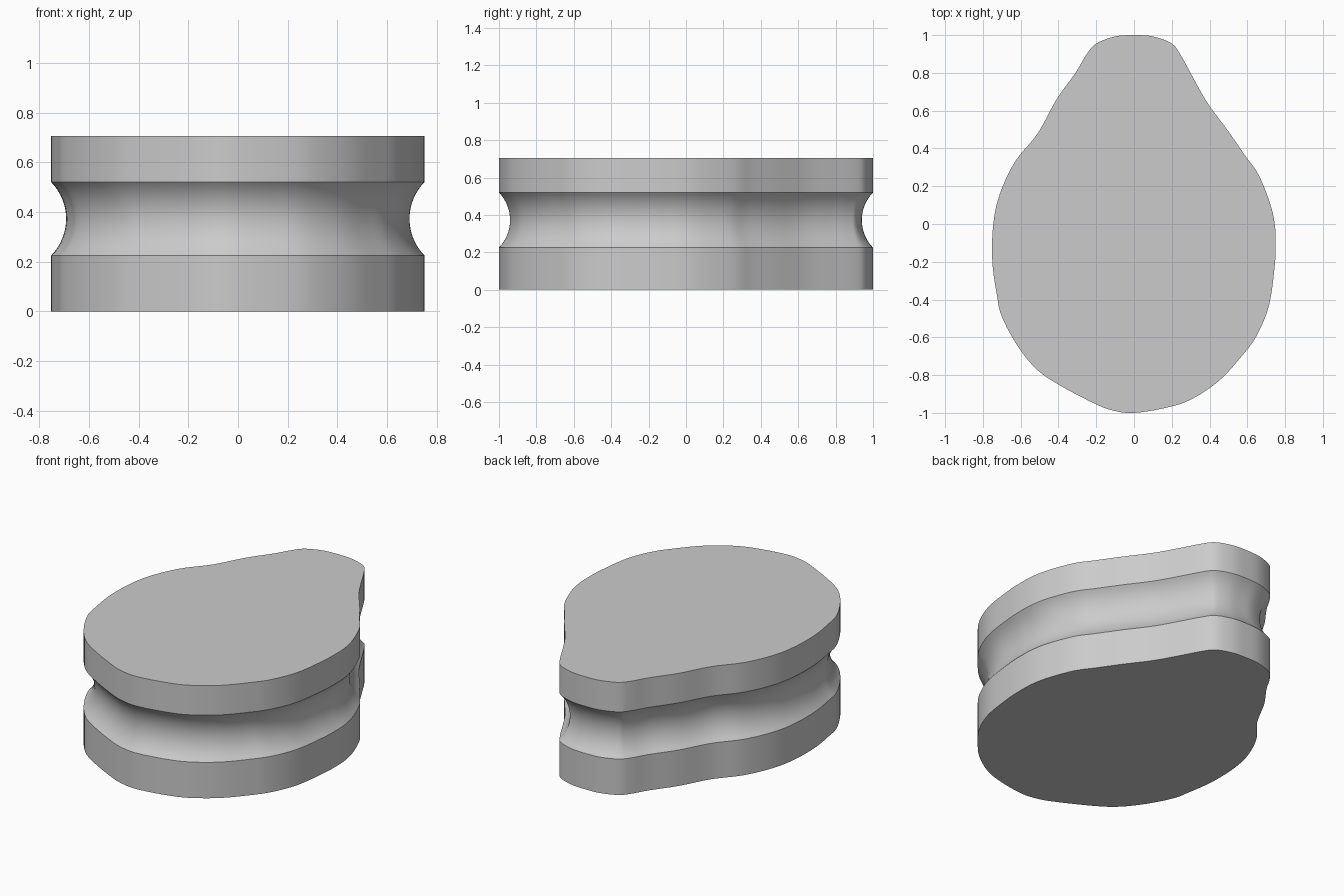
import bpy
import bmesh
import math
from mathutils import Vector

cube = bpy.data.objects.get("Cube")
if cube:
    bpy.data.objects.remove(cube, do_unlink=True)

HEIGHT, GROOVE_LOW, GROOVE_HIGH, DEPTH = 0.705, 0.225, 0.52, 0.06
STEPS, ARC_STEPS = 5, 16

# Clockwise pear-shaped outline, starting at the narrow back end
OUTLINE = [
    (0, 1), (.1, .993), (.2, .955), (.25, .89), (.31, .78), (.39, .64),
    (.5, .49), (.59, .36), (.66, .26), (.72, .11), (.745, 0), (.75, -.1),
    (.745, -.22), (.715, -.43), (.65, -.59), (.57, -.7), (.45, -.83),
    (.3, -.93), (.16, -.975), (0, -1), (-.1, -.99), (-.2, -.955),
    (-.4, -.85), (-.52, -.765), (-.62, -.64), (-.7, -.49), (-.725, -.38),
    (-.75, -.2), (-.745, 0), (-.71, .16), (-.63, .33), (-.51, .48),
    (-.41, .66), (-.31, .8), (-.25, .9), (-.2, .955), (-.1, .993),
]


def smooth_loop(points):
    """Closed Catmull-Rom curve through the points."""
    pts = [Vector(p) for p in points]
    n = len(pts)
    loop = []
    for i in range(n):
        a, b, c, d = (pts[(i + k) % n] for k in (-1, 0, 1, 2))
        for s in range(STEPS):
            t = s / STEPS
            loop.append(0.5 * (2 * b + (c - a) * t
                               + (2 * a - 5 * b + 4 * c - d) * t ** 2
                               + (3 * b - a - 3 * c + d) * t ** 3))
    return loop


def inward_normals(loop):
    n = len(loop)
    normals = []
    for i in range(n):
        tangent = (loop[(i + 3) % n] - loop[i - 3]).normalized()
        normals.append(Vector((tangent.y, -tangent.x)))
    return normals


# Side profile: (inset, height), with a circular groove
half = (GROOVE_HIGH - GROOVE_LOW) / 2
radius = (half ** 2 + DEPTH ** 2) / (2 * DEPTH)
spread = math.asin(half / radius)
middle = (GROOVE_LOW + GROOVE_HIGH) / 2
profile = [(0, 0)]
for k in range(ARC_STEPS + 1):
    angle = spread * (2 * k / ARC_STEPS - 1)
    inset = radius * math.cos(angle) - (radius - DEPTH)
    profile.append((inset, middle + radius * math.sin(angle)))
profile.append((0, HEIGHT))

# Grooved body: outline rings stacked along the profile
loop = smooth_loop(OUTLINE)
normals = inward_normals(loop)
bm = bmesh.new()
rings = []
for inset, z in profile:
    rings.append([bm.verts.new((*(p + nrm * inset), z))
                  for p, nrm in zip(loop, normals)])
for low, high in zip(rings, rings[1:]):
    for i in range(len(loop)):
        bm.faces.new((low[i - 1], low[i], high[i], high[i - 1]))
bm.faces.new(rings[0])
bm.faces.new(rings[-1])
bmesh.ops.recalc_face_normals(bm, faces=bm.faces)

mesh = bpy.data.meshes.new("grooved_body")
bm.to_mesh(mesh)
bm.free()
body = bpy.data.objects.new("grooved_body", mesh)
bpy.context.collection.objects.link(body)

# Plain grey finish
grey = bpy.data.materials.new("plain_grey")
grey.use_nodes = True
colour = (0.6, 0.6, 0.6, 1)
grey.diffuse_color = colour
for node in grey.node_tree.nodes:
    if node.type == 'BSDF_PRINCIPLED':
        node.inputs["Base Color"].default_value = colour
mesh.materials.append(grey)

bpy.ops.object.select_all(action='DESELECT')
body.select_set(True)
bpy.context.view_layer.objects.active = body
bpy.ops.object.shade_smooth_by_angle(angle=math.radians(30))
